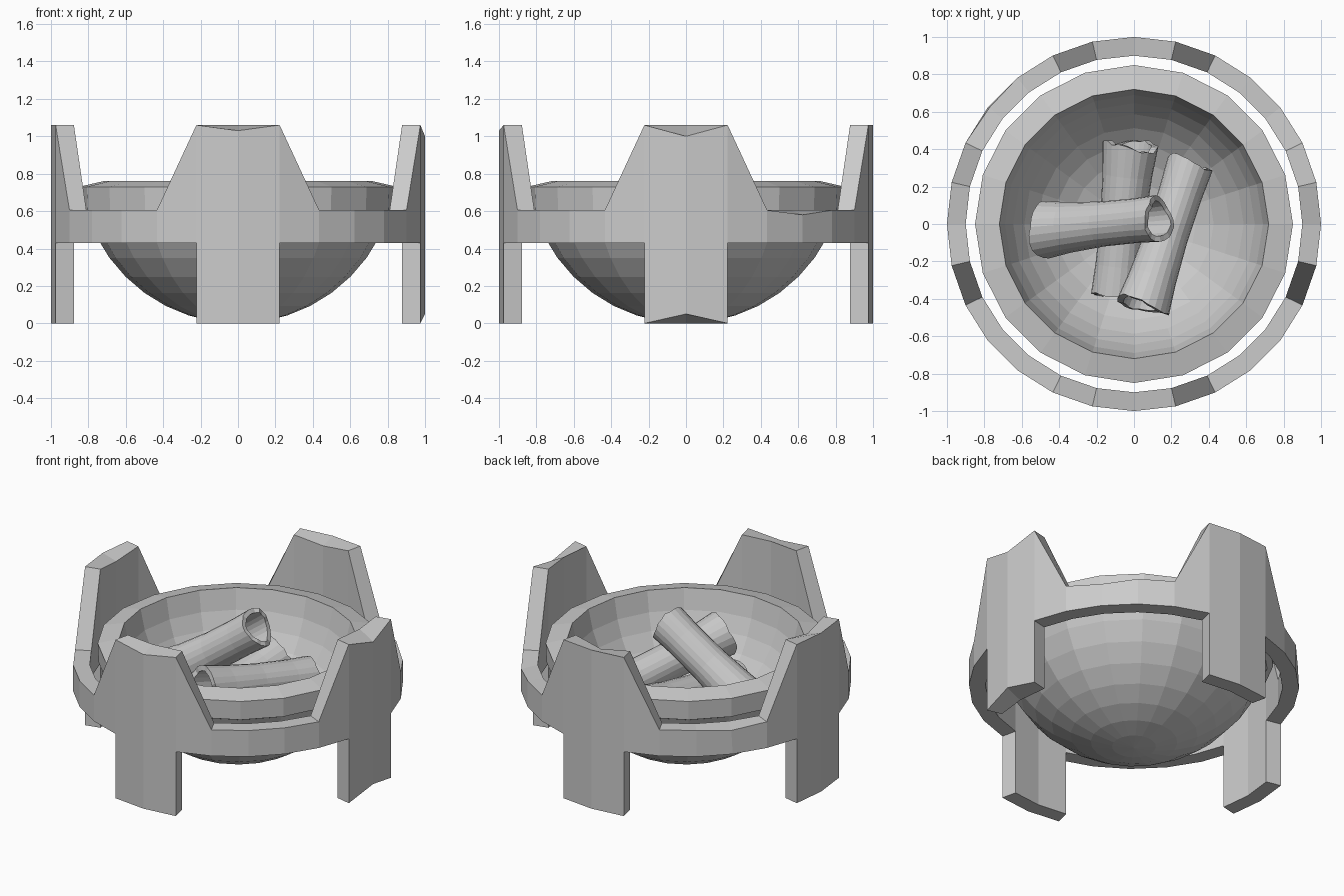
import bpy, bmesh, math, random
from mathutils import Vector

if "Cube" in bpy.data.objects:
    bpy.data.objects.remove(bpy.data.objects["Cube"])

random.seed(4)


def finish(bm, name):
    bmesh.ops.remove_doubles(bm, verts=bm.verts, dist=0.0005)
    bmesh.ops.recalc_face_normals(bm, faces=bm.faces)
    me = bpy.data.meshes.new(name)
    bm.to_mesh(me)
    bm.free()
    ob = bpy.data.objects.new(name, me)
    bpy.context.collection.objects.link(ob)
    return ob


# Stone stand: 28-sided band with four legs and four tapered upright tabs
def make_stand():
    n, inner = 28, 0.9
    z_leg, z_low, z_high, z_top = 0.0, 0.43, 0.605, 1.06
    bm = bmesh.new()

    def pt(i, z):
        a = 2 * math.pi * i / n
        return bm.verts.new((math.cos(a), math.sin(a), z))

    def quad(i, z0, z1):
        bm.faces.new([pt(i, z0), pt(i + 1, z0), pt(i + 1, z1), pt(i, z1)])

    for i in range(n):
        quad(i, z_low, z_high)
    for c in range(0, n, 7):
        for i in (c - 1, c):
            quad(i, z_leg, z_low)
            quad(i, z_high, z_top)
        bm.faces.new([pt(c - 2, z_high), pt(c - 1, z_high), pt(c - 1, z_top)])
        bm.faces.new([pt(c + 1, z_high), pt(c + 2, z_high), pt(c + 1, z_top)])
    bmesh.ops.remove_doubles(bm, verts=bm.verts, dist=0.0005)

    # Give the shell its radial thickness
    ext = bmesh.ops.extrude_face_region(bm, geom=bm.faces[:])
    for g in ext["geom"]:
        if isinstance(g, bmesh.types.BMVert):
            g.co.x *= inner
            g.co.y *= inner

    # Chipped edges: (position, displacement)
    chips = [((0, -1, 1.06), (0, 0, -0.03)), ((1, 0, 1.06), (0, 0, -0.06)),
             ((1, 0, 0), (0, 0, 0.05)), ((0, 0.9, 1.06), (0, 0, -0.03)),
             ((-0.9, 0, 1.06), (0, 0, -0.03)),
             ((0.782, 0.623, 0.605), (0, 0, -0.025)),
             ((-0.782, 0.623, 0.605), (0.01, 0, -0.02))]
    for p, d in chips:
        v = min(bm.verts, key=lambda w: (w.co - Vector(p)).length)
        v.co += Vector(d)
    return finish(bm, "stone_stand")


# Bowl: 20-sided lathe of two concentric sphere arcs and a rim
def make_bowl():
    zc, r_out, r_in = 0.85, 0.85, 0.725

    def arc(r, degs):
        return [(r * math.sin(math.radians(d)), zc - r * math.cos(math.radians(d))) for d in degs]

    profile = (arc(r_out, range(0, 73, 9)) + [(0.845, 0.605), (0.85, 0.73), (0.72, 0.76)]
               + arc(r_in, range(72, -1, -9)))
    bm = bmesh.new()
    vs = [bm.verts.new((r, 0, z)) for r, z in profile]
    es = [bm.edges.new(e) for e in zip(vs, vs[1:])]
    bmesh.ops.spin(bm, geom=vs + es, cent=(0, 0, 0), axis=(0, 0, 1),
                   angle=2 * math.pi, steps=20)
    return finish(bm, "fire_bowl")


# Hollow log: waisted tube with ragged ends between two points
def make_log(name, p0, p1, r0, r1, rag):
    p0, p1 = Vector(p0), Vector(p1)
    axis = p1 - p0
    rot = axis.to_track_quat('Z', 'Y')
    length, sides = axis.length, 22
    bm = bmesh.new()
    ends = [[random.uniform(-rag, rag) for _ in range(sides)] for _ in range(2)]
    ts = [0, 0.2, 0.5, 0.8, 1]
    rings = []
    for wall in (1.0, 0.76):
        for t in (ts if wall == 1.0 else ts[::-1]):
            r = (r0 + (r1 - r0) * t) * (0.86 + 0.14 * (2 * t - 1) ** 2) * wall
            ring = []
            for k in range(sides):
                a = 2 * math.pi * k / sides
                z = length * t
                if t in (0, 1):
                    z += ends[t][k] + 0.015 * math.sin(2 * a)
                ring.append(bm.verts.new(p0 + rot @ Vector((r * math.cos(a), r * math.sin(a), z))))
            rings.append(ring)
    for i, ring in enumerate(rings):
        nxt = rings[(i + 1) % len(rings)]
        for k in range(sides):
            j = (k + 1) % sides
            bm.faces.new([ring[k], ring[j], nxt[j], nxt[k]])
    return finish(bm, name)


make_stand()
make_bowl()
make_log("log_bottom", (-0.10, -0.38, 0.36), (-0.02, 0.42, 0.45), 0.13, 0.15, 0.012)
make_log("log_middle", (0.05, -0.44, 0.60), (0.30, 0.32, 0.46), 0.145, 0.125, 0.006)
make_log("log_top", (-0.47, -0.03, 0.41), (0.13, 0.03, 0.85), 0.155, 0.125, 0.006)
